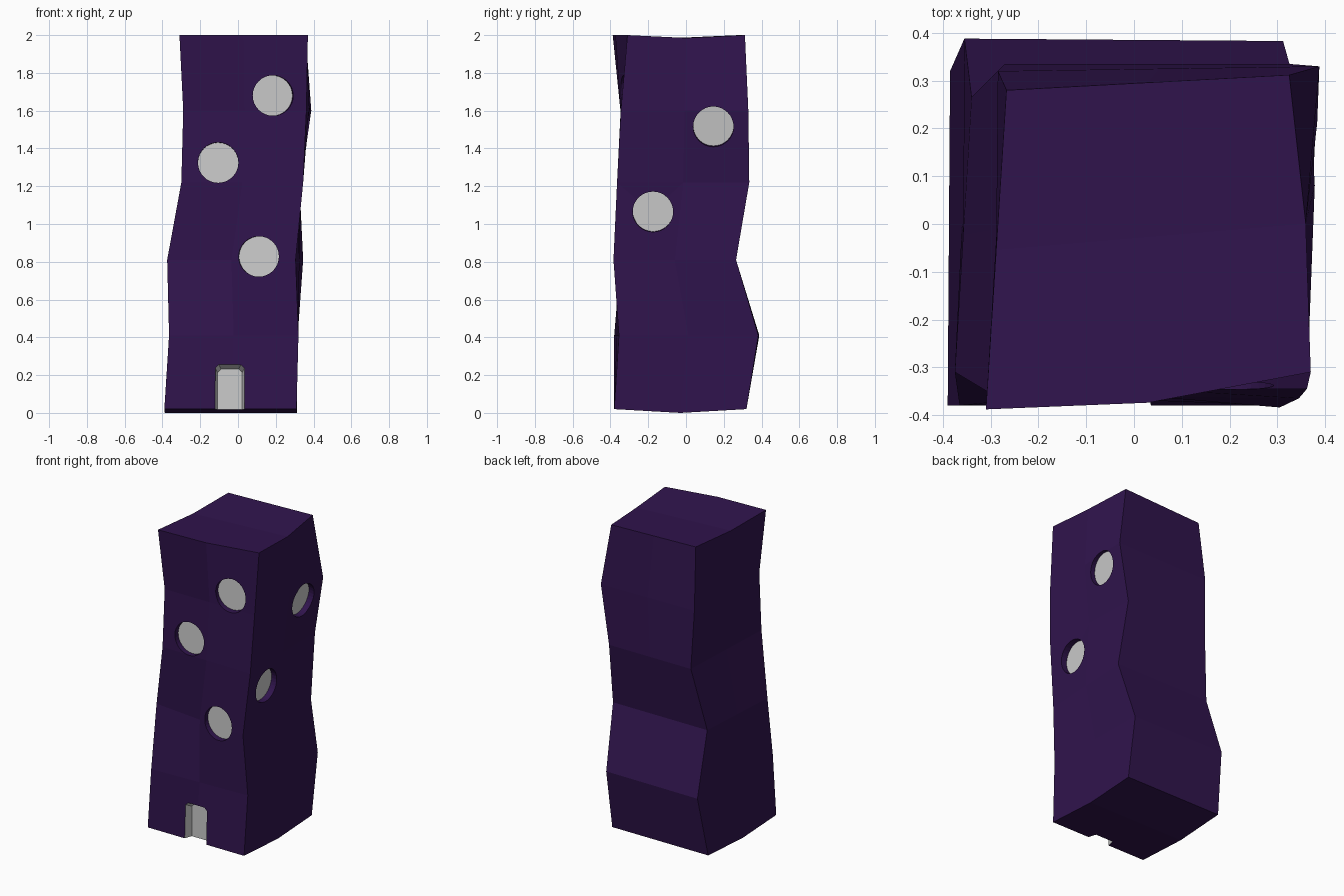
import bpy, bmesh, math
from mathutils import Vector
from mathutils.bvhtree import BVHTree

if "Cube" in bpy.data.objects:
    bpy.data.objects.remove(bpy.data.objects["Cube"])


def material(name, color):
    m = bpy.data.materials.new(name)
    m.diffuse_color = color
    m.use_nodes = True
    m.node_tree.nodes["Principled BSDF"].inputs["Base Color"].default_value = m.diffuse_color
    return m


PURPLE = material("dark_purple", (0.03, 0.007, 0.075, 1))
GREY = material("plain_grey", (0.8, 0.8, 0.8, 1))


def loft(name, rings, side_mat=0, cap_mat=0):
    """Closed solid through rings of points, capped with triangle fans."""
    bm = bmesh.new()
    loops = [[bm.verts.new(p) for p in ring] for ring in rings]
    n = len(rings[0])
    for a, b in zip(loops, loops[1:]):
        for i in range(n):
            j = (i + 1) % n
            bm.faces.new((a[i], a[j], b[j], b[i])).material_index = side_mat
    for loop in (loops[0], loops[-1]):
        c = bm.verts.new((loop[n // 2 - 1].co + loop[-1].co) / 2)
        for i in range(n):
            bm.faces.new((loop[i], loop[(i + 1) % n], c)).material_index = cap_mat
    bmesh.ops.recalc_face_normals(bm, faces=bm.faces)
    mesh = bpy.data.meshes.new(name)
    bm.to_mesh(mesh)
    bm.free()
    mesh.materials.append(PURPLE)
    mesh.materials.append(GREY)
    ob = bpy.data.objects.new(name, mesh)
    bpy.context.collection.objects.link(ob)
    return ob


# Crooked tower: corners front-left, front-right, back-right, back-left per level
levels = [
    (0.02, (-.39, -.38), (.31, -.38), (.312, .32), (-.385, .32)),
    (0.41, (-.365, -.38), (.32, -.355), (.312, .383), (-.355, .388)),
    (0.81, (-.375, -.31), (.305, -.384), (.345, .265), (-.34, .265)),
    (1.22, (-.30, -.355), (.345, -.365), (.325, .335), (-.27, .335)),
    (1.60, (-.29, -.347), (.362, -.345), (.388, .33), (-.285, .32)),
    (2.00, (-.31, -.388), (.37, -.31), (.325, .312), (-.267, .28)),
]
rings = []
for z, *corners in levels:
    ring = []
    for i in range(4):
        a = Vector((*corners[i], z))
        b = Vector((*corners[(i + 1) % 4], z))
        ring += [a, (a + b) / 2]
    rings.append(ring)
# Bulge the front top edge, sag the middle of the roof and base
rings[-1][1].y -= 0.025
for i in (3, 7):
    rings[0][i].z = 0.0
    rings[-1][i].z = 1.985
rings[-1][3].x += 0.012
tower = loft("tower", rings)

bm = bmesh.new()
bm.from_mesh(tower.data)
tree = BVHTree.FromBMesh(bm)
bm.free()


# Round window recesses, square to the wall they sit in
def window_cutter(origin, direction, radius=0.107, depth=0.035):
    loc, n, _, _ = tree.ray_cast(Vector(origin), Vector(direction))
    u = Vector((0, 0, 1)).cross(n).normalized()
    v = n.cross(u)

    def circle(offset):
        angles = [2 * math.pi * k / 32 for k in range(32)]
        return [loc + n * offset + radius * (u * math.cos(t) + v * math.sin(t))
                for t in angles]
    return loft("window_cutter", [circle(0.1), circle(-depth)], 0, 1)


cutters = [window_cutter((x, -2, z), (0, 1, 0))
           for x, z in ((.185, 1.68), (-.105, 1.325), (.11, .828))]
cutters += [window_cutter((2, y, z), (-1, 0, 0))
            for y, z in ((.145, 1.515), (-.175, 1.065))]


# Tapered doorway with clipped top corners
def door_ring(y, g):
    l, r, top, c = -.108 - g, .022 + g, .232 + 2 * g, .018
    return [(l, y, -.06), (r, y, -.06), (r, y, top - c), (r - c, y, top),
            (l + c, y, top), (l, y, top - c)]


cutters.append(loft("door_cutter", [door_ring(-.43, .026), door_ring(-.325, 0)], 1, 1))

# Cut every recess into the tower
bpy.context.view_layer.objects.active = tower
for cutter in cutters:
    cutter.hide_render = True
    mod = tower.modifiers.new("recess", 'BOOLEAN')
    mod.operation = 'DIFFERENCE'
    mod.solver = 'EXACT'
    mod.object = cutter
    bpy.ops.object.modifier_apply(modifier=mod.name)
for cutter in cutters:
    bpy.data.objects.remove(cutter)
